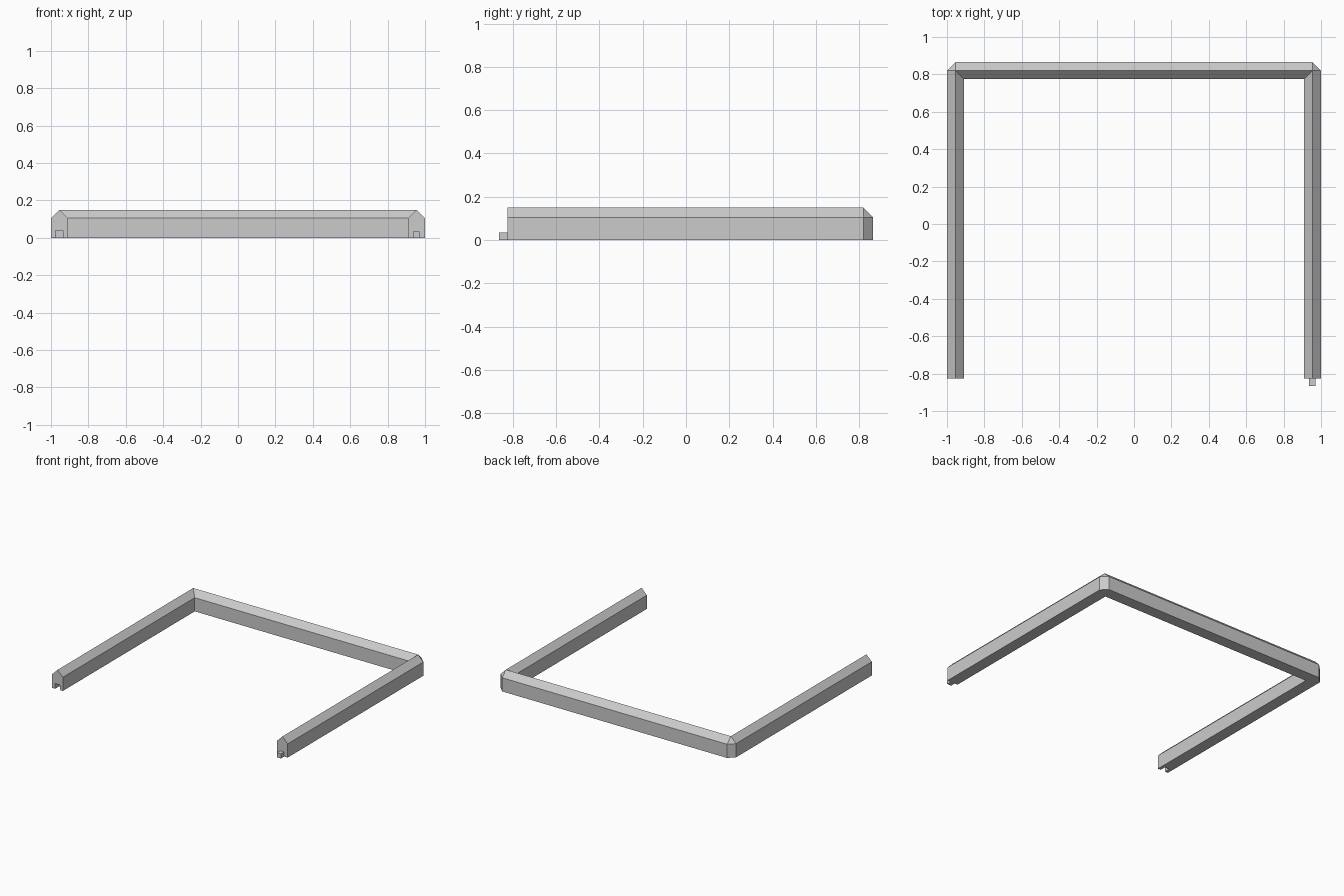
import bpy
import bmesh

if "Cube" in bpy.data.objects:
    bpy.data.objects.remove(bpy.data.objects["Cube"], do_unlink=True)

WALL, RIDGE = 0.105, 0.15
FRONT, BACK = -0.825, 0.865
OUT, MID, INN = 1.0, 0.955, 0.91      # outer, ridge and inner lines of a rail
BACK_MID, BACK_INN = 0.82, 0.775

grey = bpy.data.materials.new("plain grey")
grey.use_nodes = True
colour = (0.6, 0.6, 0.6, 1)
grey.diffuse_color = colour
grey.node_tree.nodes["Principled BSDF"].inputs["Base Color"].default_value = colour


def make_object(name, bm):
    bmesh.ops.recalc_face_normals(bm, faces=bm.faces)
    mesh = bpy.data.meshes.new(name)
    bm.to_mesh(mesh)
    bm.free()
    mesh.materials.append(grey)
    obj = bpy.data.objects.new(name, mesh)
    bpy.context.collection.objects.link(obj)
    return obj


def box(name, low, high):
    bm = bmesh.new()
    bmesh.ops.create_cube(bm, size=1)
    for v in bm.verts:
        v.co = [l + (h - l) * (c + 0.5) for l, h, c in zip(low, high, v.co)]
    return make_object(name, bm)


def section(inner, ridge, outer):
    """House-shaped cross-section from three plan points."""
    return [(*inner, 0), (*inner, WALL), (*ridge, RIDGE), (*outer, WALL), (*outer, 0)]


# Stations along the left half: open end, then both sides of the bevelled corner
inner, ridge = (INN, BACK_INN), (MID, BACK_MID)
half = [
    section((INN, FRONT), (MID, FRONT), (OUT, FRONT)),
    section(inner, ridge, (OUT, BACK_MID)),
    section(inner, ridge, (MID, BACK)),
]
stations = half + [[(-x, y, z) for x, y, z in s] for s in reversed(half)]

# U-shaped rail lofted through the stations; repeated points are shared
bm = bmesh.new()
cache = {}
for s in stations:
    for p in s:
        if p not in cache:
            cache[p] = bm.verts.new(p)


def face(points):
    verts = [cache[p] for p in dict.fromkeys(points)]
    if len(verts) > 2:
        bm.faces.new(verts)


for a, b in zip(stations, stations[1:]):
    for i in range(len(a)):
        j = (i + 1) % len(a)
        face([a[i], a[j], b[j], b[i]])
face(stations[0])
face(stations[-1])
rail = make_object("frame_rail", bm)

# Socket in the right end
cutter = box("socket_cutter", (-0.975, FRONT - 0.05, -0.05), (-0.935, FRONT + 0.045, 0.04))
cutter.hide_render = True
mod = rail.modifiers.new("socket", "BOOLEAN")
mod.operation = "DIFFERENCE"
mod.solver = "EXACT"
mod.object = cutter
bpy.context.view_layer.objects.active = rail
bpy.ops.object.modifier_apply(modifier=mod.name)
bpy.data.objects.remove(cutter, do_unlink=True)

# Matching peg on the left end
box("connector_peg", (0.935, -BACK, 0), (0.97, FRONT, 0.035))
